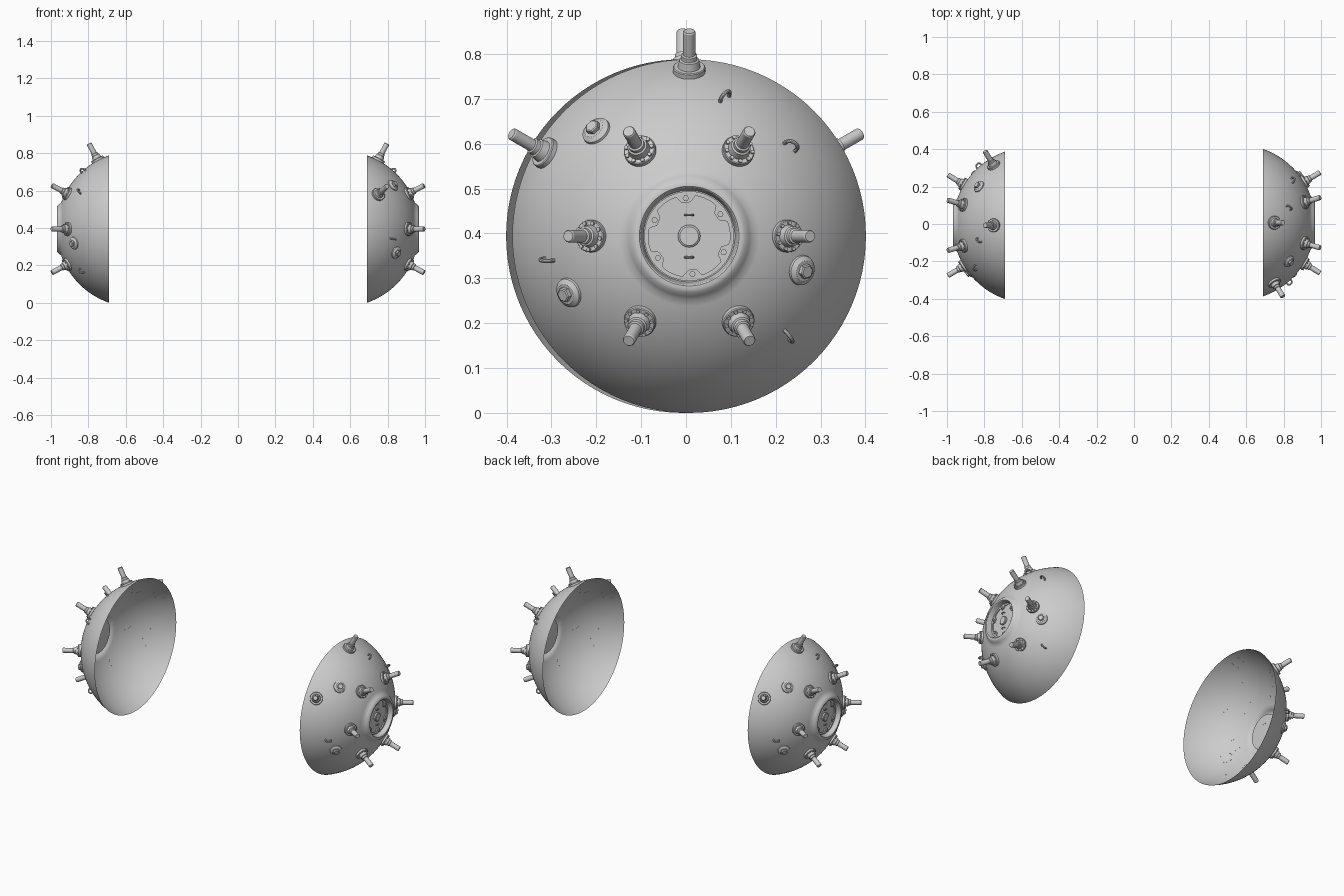
import bpy, bmesh, math
from mathutils import Matrix, Vector

cube = bpy.data.objects.get("Cube")
if cube:
    bpy.data.objects.remove(cube)

# One plain grey for everything
grey = bpy.data.materials.new("plain_grey")
grey.use_nodes = True
grey.diffuse_color = (0.6, 0.6, 0.6, 1)
grey.node_tree.nodes["Principled BSDF"].inputs["Base Color"].default_value = (0.6, 0.6, 0.6, 1)

R = 0.417       # shell sphere radius
RIM = 0.394     # open rim radius
FLOOR = 0.382   # height of the hatch floor above the sphere centre
# Local frame of one half: x -> world y, y -> world z, z -> world x
FRAME = Matrix(((0, 0, 1, 0.553), (1, 0, 0, 0.007), (0, 1, 0, RIM), (0, 0, 0, 1)))
HALF_TURN = Matrix.Rotation(math.pi, 4, 'Z')


def skin(bm, rings, matrix=Matrix(), cap_start=False, cap_end=False):
    """Join successive closed rings of points with quads."""
    loops = [[bm.verts.new(matrix @ Vector(p)) for p in ring] for ring in rings]
    n = len(loops[0])
    for a, b in zip(loops, loops[1:]):
        for i in range(n):
            j = (i + 1) % n
            bm.faces.new((a[i], a[j], b[j], b[i]))
    if cap_start:
        bm.faces.new(loops[0][::-1])
    if cap_end:
        bm.faces.new(loops[-1])


def circle(r, h, n):
    return [(r * math.cos(t), r * math.sin(t), h)
            for t in (math.tau * i / n for i in range(n))]


def lathe(bm, profile, n=32, matrix=Matrix()):
    skin(bm, [circle(r, h, n) for r, h in profile], matrix, cap_end=True)


def arch(bm, radius, wire, matrix=Matrix()):
    """Half-round lifting eye standing in the local xz plane."""
    rings = []
    for i in range(-1, 14):
        a = math.pi * min(max(i, 0), 12) / 12
        leg = -radius * 0.5 if i in (-1, 13) else 0
        out = Vector((math.cos(a), 0, math.sin(a)))
        c = out * radius + Vector((0, 0, leg + radius * 0.4))
        rings.append([c + out * wire * math.cos(t) - Vector((0, wire * math.sin(t), 0))
                      for t in (math.tau * k / 10 for k in range(10))])
    skin(bm, rings, matrix, True, True)


def seat(u, v):
    """Frame on the shell with z along its normal."""
    n = Vector((u, v, math.sqrt(R * R - u * u - v * v)))
    return Matrix.Translation(n) @ n.to_track_quat('Z', 'Y').to_matrix().to_4x4()


def finish(name, bm, matrix=Matrix()):
    """Shade smooth with sharp edges and place the part on both halves."""
    bm.normal_update()
    for f in bm.faces:
        f.smooth = True
    for e in bm.edges:
        if len(e.link_faces) == 2 and e.calc_face_angle() > math.radians(32):
            e.smooth = False
    mesh = bpy.data.meshes.new(name)
    bm.to_mesh(mesh)
    bm.free()
    mesh.materials.append(grey)
    for side, turn in (("left", Matrix()), ("right", HALF_TURN)):
        ob = bpy.data.objects.new(f"{side}_{name}", mesh)
        bpy.context.collection.objects.link(ob)
        ob.matrix_world = turn @ FRAME @ matrix


# Open dome shell with a raised collar and a sunken hatch floor
bm = bmesh.new()
a0, a1 = math.asin(RIM / R), math.asin(0.142 / R)
profile = [(R * math.sin(a), R * math.cos(a))
           for a in (a0 + (a1 - a0) * i / 24 for i in range(25))]
profile += [(0.134, 0.402), (0.125, 0.412), (0.118, 0.415), (0.111, 0.415),
            (0.108, 0.412), (0.102, FLOOR)]
lathe(bm, profile, 96)
finish("shell", bm)

# Hatch ring whose inner edge bulges around six bolts
bm = bmesh.new()
N = 120
START = math.radians(95)
inner = []
for i in range(N):
    t = math.tau * i / N
    bulge = min(max(math.cos(6 * (t - START)) * 1.6 - 0.2, 0), 1)
    r = 0.091 - 0.016 * bulge
    inner.append((r * math.cos(t), r * math.sin(t)))
top = FLOOR + 0.007
skin(bm, [circle(0.1, FLOOR, N), circle(0.1, top, N),
          [(x, y, top) for x, y in inner], [(x, y, FLOOR) for x, y in inner]])
finish("hatch_ring", bm)

bm = bmesh.new()
for k in range(6):
    t = START + math.tau * k / 6
    m = Matrix.Translation((0.085 * math.cos(t), 0.085 * math.sin(t), top))
    lathe(bm, [(0.007, 0), (0.007, 0.006)], 6, m)
finish("hatch_bolts", bm)

# Centre knob and two small hatch handles
bm = bmesh.new()
lathe(bm, [(0.025, FLOOR), (0.025, FLOOR + 0.008), (0.021, FLOOR + 0.011)], 32)
finish("hatch_knob", bm)
bm = bmesh.new()
for v in (-0.047, 0.047):
    arch(bm, 0.009, 0.0025, Matrix.Translation((0, v, FLOOR)))
finish("hatch_handles", bm)

# Contact horns: six around the hatch, two near the rim
HORN = [(0.036, -0.002), (0.036, 0.009), (0.034, 0.011), (0.025, 0.011), (0.022, 0.028),
        (0.018, 0.030), (0.018, 0.040), (0.014, 0.042), (0.014, 0.098), (0.012, 0.101)]
horns = [("horn", 0.217, 60 * k) for k in range(6)]
horns += [("rim_horn", 0.368, 90), ("rim_horn", 0.368, 150)]
for name, r, deg in horns:
    t = math.radians(deg)
    bm = bmesh.new()
    lathe(bm, HORN)
    if name == "horn":
        for k in range(9):
            b = math.tau * k / 9
            m = Matrix.Translation((0.030 * math.cos(b), 0.030 * math.sin(b), 0.011))
            lathe(bm, [(0.0045, 0), (0.0045, 0.005)], 8, m)
    finish(name, bm, seat(r * math.cos(t), r * math.sin(t)))

# Hex plugs on bevelled round bases
for u, v in ((-0.207, 0.234), (-0.268, -0.126), (0.251, -0.076)):
    bm = bmesh.new()
    lathe(bm, [(0.034, -0.002), (0.033, 0.004), (0.023, 0.011)])
    lathe(bm, [(0.017, 0.011), (0.017, 0.020), (0.014, 0.022)], 6)
    finish("plug", bm, seat(u, v))

# Lifting eyes, each with its own span direction
for u, v, su, sv in ((0.079, 0.306, 0.6, 0.8), (0.224, 0.198, 0.9, -0.4),
                     (-0.312, -0.052, 1, 0), (0.218, -0.22, 0.6, -0.8)):
    n = Vector((u, v, math.sqrt(R * R - u * u - v * v)))
    z = n.normalized()
    x = Vector((su, sv, 0))
    x = (x - z * x.dot(z)).normalized()
    y = z.cross(x)
    m = Matrix.Translation(n) @ Matrix((x, y, z)).transposed().to_4x4()
    bm = bmesh.new()
    arch(bm, 0.015, 0.0045, m)
    finish("lifting_eye", bm)
